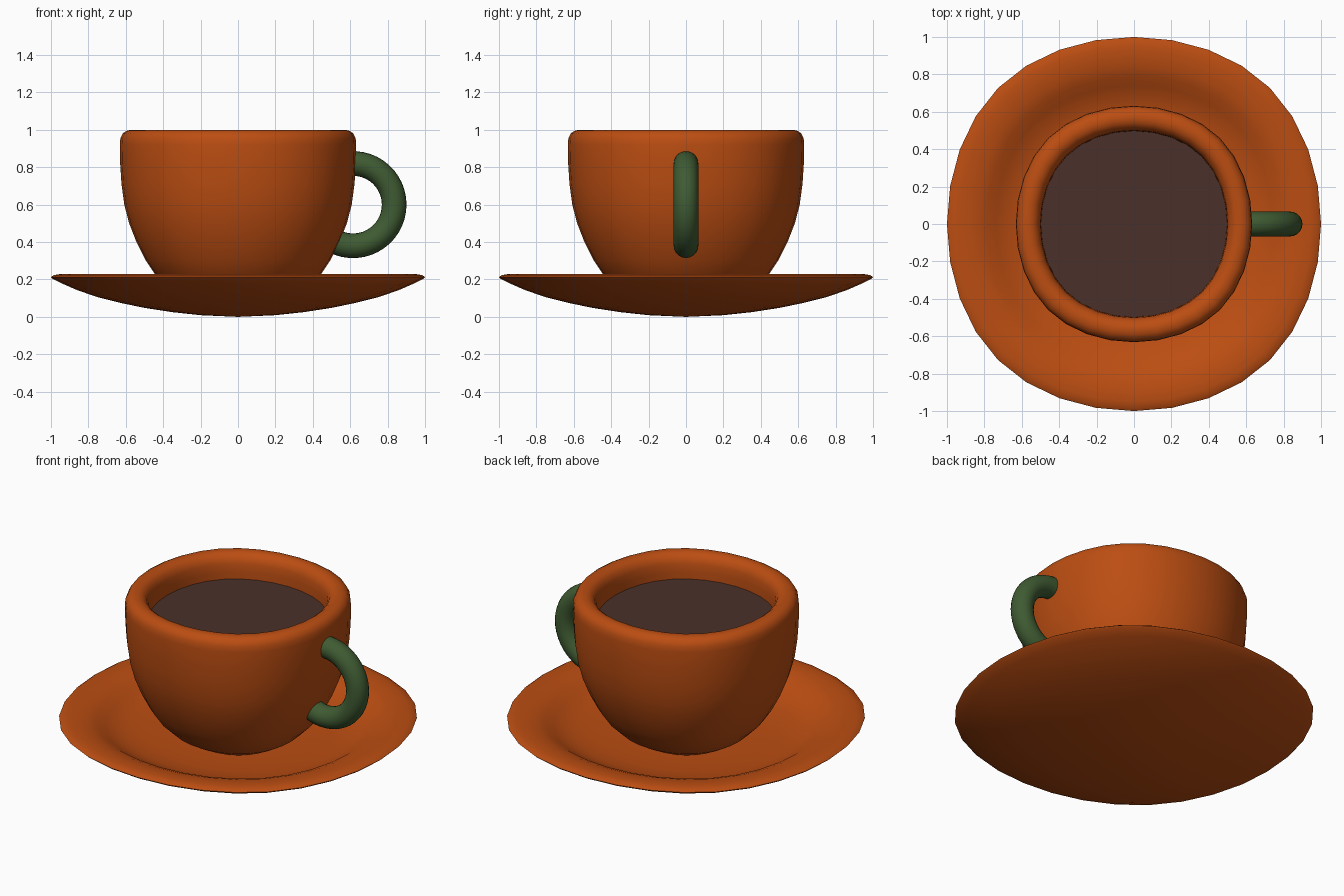
import bpy, bmesh, math

if "Cube" in bpy.data.objects:
    bpy.data.objects.remove(bpy.data.objects["Cube"])


def material(name, rgb):
    m = bpy.data.materials.new(name)
    m.diffuse_color = (*rgb, 1)
    m.use_nodes = True
    m.node_tree.nodes["Principled BSDF"].inputs["Base Color"].default_value = m.diffuse_color
    return m


ORANGE = material("orange_glaze", (0.5, 0.075, 0.006))
GREEN = material("green_glaze", (0.05, 0.105, 0.032))
BROWN = material("coffee", (0.07, 0.03, 0.023))


def unit_ring(steps=8):
    """Rounded-square ring: cubic B-spline around four corners, 1 wide on the axes."""
    a = 12 / 11
    corners = [(a, a), (-a, a), (-a, -a), (a, -a)]
    ring = []
    for i in range(4):
        p = [corners[(i + k) % 4] for k in range(4)]
        for s in range(steps):
            t = s / steps
            w = ((1 - t) ** 3 / 6, (3 * t**3 - 6 * t**2 + 4) / 6,
                 (-3 * t**3 + 3 * t**2 + 3 * t + 1) / 6, t**3 / 6)
            ring.append(tuple(sum(w[k] * p[k][c] for k in range(4)) for c in (0, 1)))
    return ring


RING = unit_ring()


def finish(obj, mat, angle=50):
    obj.data.materials.append(mat)
    bpy.ops.object.select_all(action='DESELECT')
    obj.select_set(True)
    bpy.context.view_layer.objects.active = obj
    bpy.ops.object.shade_smooth_by_angle(angle=math.radians(angle))


def turned(name, profile, mat):
    """Sweep an (r, z) profile round the ring; r = 0 makes a centre point."""
    bm = bmesh.new()
    rows = []
    for r, z in profile:
        if r == 0:
            rows.append([bm.verts.new((0, 0, z))] * len(RING))
        else:
            rows.append([bm.verts.new((x * r, y * r, z)) for x, y in RING])
    n = len(RING)
    for lo, hi in zip(rows, rows[1:]):
        for i in range(n):
            j = (i + 1) % n
            quad = list(dict.fromkeys((lo[i], lo[j], hi[j], hi[i])))
            bm.faces.new(quad)
    me = bpy.data.meshes.new(name)
    bm.to_mesh(me)
    bm.free()
    obj = bpy.data.objects.new(name, me)
    bpy.context.collection.objects.link(obj)
    finish(obj, mat)
    return obj


# Saucer: underside from the centre outward, over the rim, into the well
turned("saucer", [
    (0, 0), (0.2, 0.009), (0.35, 0.025), (0.5, 0.048), (0.63, 0.075), (0.75, 0.105),
    (0.86, 0.143), (0.94, 0.178), (0.99, 0.203), (1.0, 0.213), (0.985, 0.223),
    (0.95, 0.229), (0.9, 0.228), (0.84, 0.219), (0.79, 0.2), (0.74, 0.17),
    (0.69, 0.145), (0.62, 0.124), (0.5, 0.108), (0.3, 0.1), (0, 0.1)], ORANGE)

# Cup: outer bowl, rounded rim, inner wall down to the drink
turned("cup", [
    (0, 0.07), (0.2, 0.08), (0.29, 0.108), (0.37, 0.155), (0.445, 0.23), (0.495, 0.305),
    (0.543, 0.4), (0.582, 0.5), (0.608, 0.6), (0.623, 0.71), (0.63, 0.82),
    (0.632, 0.92), (0.629, 0.955), (0.615, 0.983), (0.59, 0.997), (0.565, 1.0),
    (0.54, 0.995), (0.515, 0.975), (0.502, 0.94), (0.498, 0.89), (0.497, 0.84)], ORANGE)

# Drink surface
turned("coffee_surface", [(0.499, 0.847), (0, 0.847)], BROWN)

# Handle: round tube along an arc whose ends sink into the cup wall
bm = bmesh.new()
SEGS, SIDES, MAJOR, MINOR = 30, 20, 0.22, 0.066
rows = []
for i in range(SEGS + 1):
    a = math.radians(-125 + 235 * i / SEGS)
    row = []
    for k in range(SIDES):
        b = 2 * math.pi * k / SIDES
        d = MAJOR + MINOR * math.cos(b)
        row.append(bm.verts.new((0.615 + d * math.cos(a), MINOR * math.sin(b),
                                 0.6 + d * math.sin(a))))
    rows.append(row)
for lo, hi in zip(rows, rows[1:]):
    for k in range(SIDES):
        j = (k + 1) % SIDES
        bm.faces.new((lo[k], hi[k], hi[j], lo[j]))
bm.faces.new(rows[0])
bm.faces.new(rows[-1])
bmesh.ops.recalc_face_normals(bm, faces=bm.faces)
me = bpy.data.meshes.new("handle")
bm.to_mesh(me)
bm.free()
handle = bpy.data.objects.new("handle", me)
bpy.context.collection.objects.link(handle)
finish(handle, GREEN)
